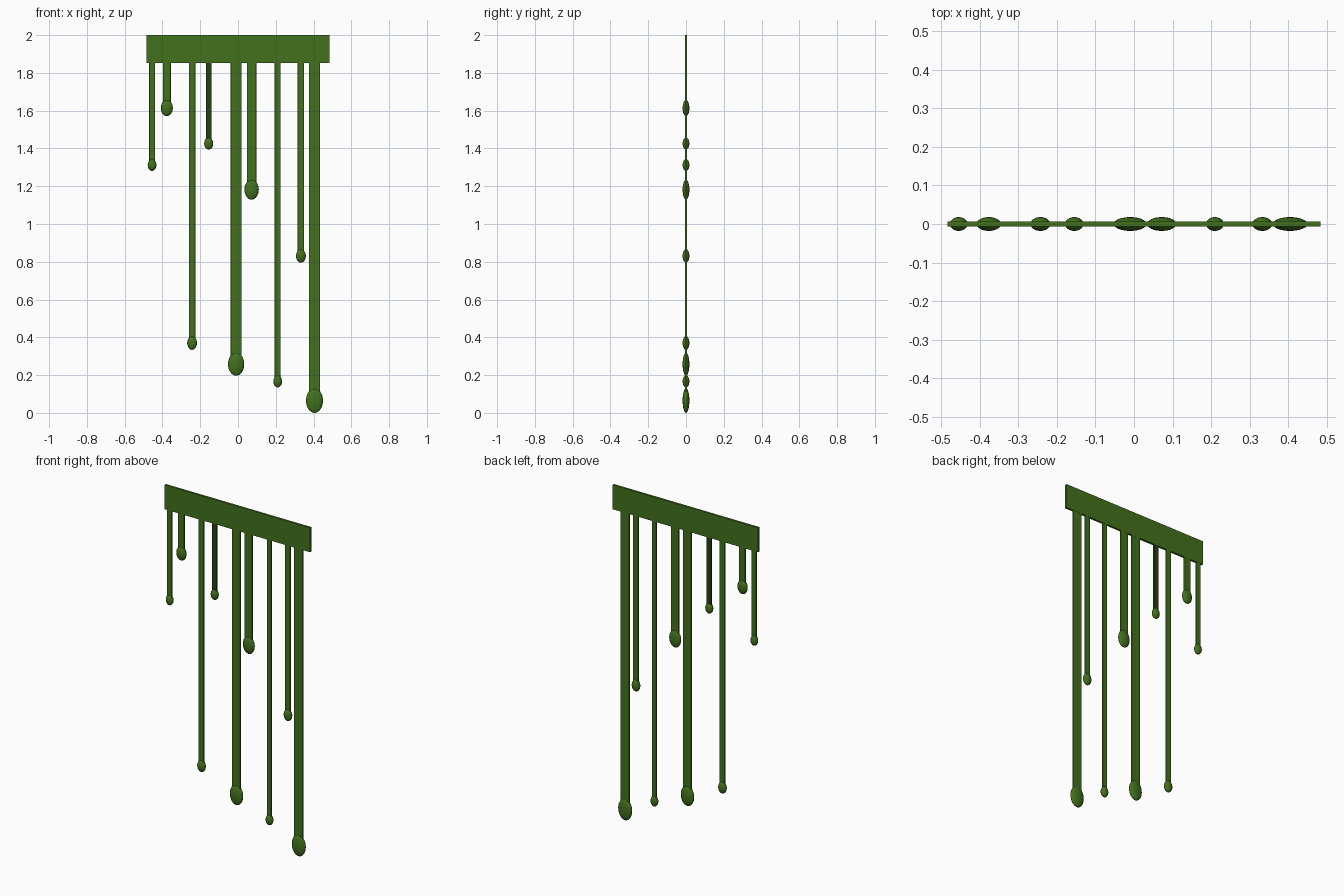
import bpy, bmesh
from mathutils import Matrix

if "Cube" in bpy.data.objects:
    bpy.data.objects.remove(bpy.data.objects["Cube"])


def material(name, color):
    m = bpy.data.materials.new(name)
    m.diffuse_color = color
    m.use_nodes = True
    m.node_tree.nodes["Principled BSDF"].inputs["Base Color"].default_value = m.diffuse_color
    return m


green = material("slime_green", (0.055, 0.165, 0.012, 1))
dark = material("dark_green", (0.018, 0.055, 0.006, 1))


def finish(bm, name, mat, smooth=False):
    me = bpy.data.meshes.new(name)
    bm.to_mesh(me)
    bm.free()
    me.materials.append(mat)
    if smooth:
        for p in me.polygons:
            p.use_smooth = True
    ob = bpy.data.objects.new(name, me)
    bpy.context.collection.objects.link(ob)
    return ob


def box(name, x, w, depth, z0, z1, mat, chamfer=0):
    bm = bmesh.new()
    bmesh.ops.create_cube(bm, size=1, matrix=Matrix.Translation((x, 0, (z0 + z1) / 2))
                          @ Matrix.Diagonal((w, depth, z1 - z0, 1)))
    if chamfer:
        # soften only the long vertical edges
        edges = [e for e in bm.edges if abs(e.verts[0].co.z - e.verts[1].co.z) > 0.01]
        bmesh.ops.bevel(bm, geom=edges, offset=chamfer, segments=2, profile=0.5,
                        affect='EDGES')
    return finish(bm, name, mat)


def drop(name, x, z, rx, rz):
    bm = bmesh.new()
    bmesh.ops.create_uvsphere(bm, u_segments=24, v_segments=16, radius=1,
                              matrix=Matrix.Translation((x, 0, z))
                              @ Matrix.Diagonal((rx, 0.018, rz, 1)))
    return finish(bm, name, green, True)


# top band
box("top_band", 0, 0.968, 0.013, 1.853, 2.0, green)

# hanging drips: x, strand width, drop centre z, drop half width, drop half height
drips = [
    (-0.455, 0.031, 1.312, 0.023, 0.031),
    (-0.377, 0.042, 1.614, 0.032, 0.043),
    (-0.243, 0.034, 0.370, 0.026, 0.036),
    (-0.155, 0.031, 1.426, 0.024, 0.032),
    (-0.010, 0.057, 0.258, 0.043, 0.061),
    (0.072, 0.050, 1.182, 0.038, 0.053),
    (0.210, 0.031, 0.167, 0.023, 0.032),
    (0.333, 0.034, 0.831, 0.026, 0.036),
    (0.405, 0.059, 0.065, 0.045, 0.065),
]
for i, (x, w, z, rx, rz) in enumerate(drips, 1):
    box(f"strand_{i}", x, w, 0.012, z, 1.89, dark if i == 4 else green, 0.004)
    drop(f"drop_{i}", x, z, rx, rz)
